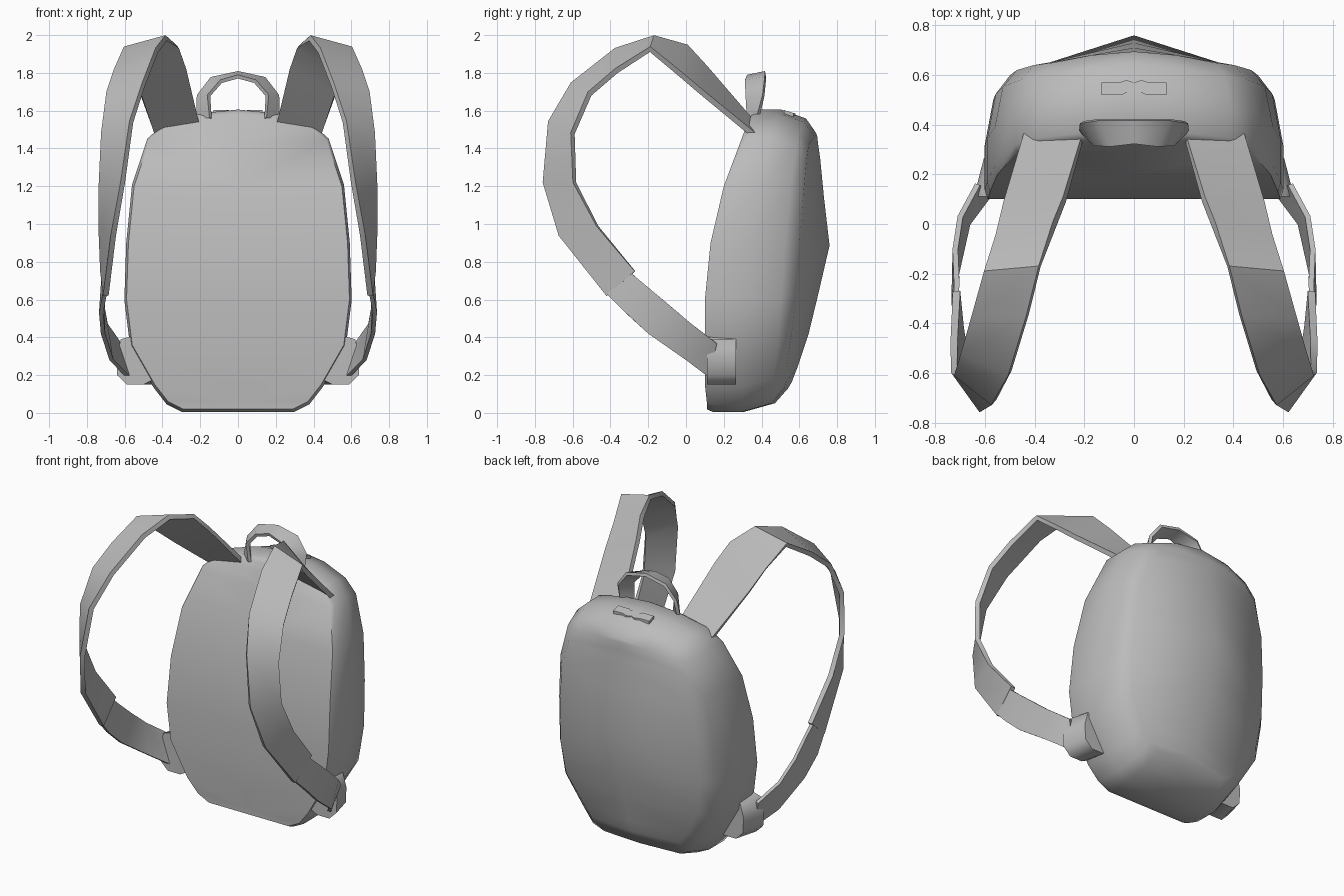
import bpy
import bmesh
import math
from mathutils import Vector

cube = bpy.data.objects.get("Cube")
if cube:
    bpy.data.objects.remove(cube, do_unlink=True)

fabric = bpy.data.materials.new("grey_fabric")
fabric.use_nodes = True
grey = (0.5, 0.5, 0.5, 1)
fabric.diffuse_color = grey
fabric.node_tree.nodes["Principled BSDF"].inputs["Base Color"].default_value = grey


def finish(name, bm, angle=40, mirror=True):
    """Turn a bmesh into a named, shaded and optionally mirrored object."""
    bmesh.ops.remove_doubles(bm, verts=bm.verts, dist=0.0005)
    bmesh.ops.recalc_face_normals(bm, faces=bm.faces)
    mesh = bpy.data.meshes.new(name)
    bm.to_mesh(mesh)
    bm.free()
    mesh.materials.append(fabric)
    obj = bpy.data.objects.new(name, mesh)
    bpy.context.collection.objects.link(obj)
    bpy.ops.object.select_all(action="DESELECT")
    obj.select_set(True)
    bpy.context.view_layer.objects.active = obj
    bpy.ops.object.shade_smooth_by_angle(angle=math.radians(angle))
    if mirror:
        mod = obj.modifiers.new("Mirror", "MIRROR")
        mod.merge_threshold = 0.002
    return obj


def skin(bm, rows, closed=False):
    """Bridge successive rows of points with quads."""
    grid = [[bm.verts.new(p) for p in row] for row in rows]
    for lower, upper in zip(grid, grid[1:]):
        count = len(lower)
        for i in range(count if closed else count - 1):
            j = (i + 1) % count
            bm.faces.new((lower[i], lower[j], upper[j], upper[i]))
    return grid


def ribbon(name, pairs, thick, cap_end=True):
    """Flat band between two edge paths, with thickness."""
    edges = [(Vector(p[:3]), Vector(p[3:])) for p in pairs]
    mids = [(a + b) / 2 for a, b in edges]
    rows = []
    for i, (a, b) in enumerate(edges):
        along = mids[min(i + 1, len(mids) - 1)] - mids[max(i - 1, 0)]
        if not cap_end and i == len(mids) - 1:
            along = Vector((-1, 0, 0))
        off = along.cross(b - a).normalized() * thick / 2
        rows.append((a + off, b + off, b - off, a - off))
    bm = bmesh.new()
    grid = skin(bm, rows, closed=True)
    bm.faces.new(grid[0])
    if cap_end:
        bm.faces.new(grid[-1])
    return finish(name, bm)


def prism(name, front, back, **options):
    """Solid between two matching outlines."""
    bm = bmesh.new()
    grid = skin(bm, (front, back), closed=True)
    for loop in grid:
        bm.faces.new(loop)
    return finish(name, bm, **options)


# Bag body: half outline as x, z, front y, rear rim y, rear ridge y
outline = [
    (0, .02, .11, .54, .54), (.29, .02, .11, .52, .54),
    (.37, .06, .11, .53, .56), (.44, .15, .10, .53, .59),
    (.56, .36, .10, .56, .65), (.59, .6, .10, .58, .70),
    (.58, .9, .13, .60, .76), (.55, 1.2, .20, .62, .73),
    (.47, 1.44, .29, .64, .71), (.38, 1.52, .32, .65, .70),
    (.2, 1.57, .34, .68, .695), (0, 1.59, .35, .69, .69),
]
rings = [(1, 0), (1.02, .08), (1.02, .45), (.96, .84), (.86, 1)]
middle = .8
rows = []
for x, z, front, rim, ridge in outline:
    row = [(0, front, z)]
    for scale, depth in rings:
        row.append((x * scale, front + (rim - front) * depth,
                    middle + (z - middle) * scale))
    row.append((0, ridge, row[-1][2]))
    rows.append(row)
bm = bmesh.new()
skin(bm, rows)
finish("bag_body", bm, 45)

# Padded shoulder straps: inner edge, outer edge
ribbon("shoulder_straps", [
    (.21, .34, 1.55, .44, .36, 1.47),
    (.28, .1, 1.83, .52, .08, 1.70),
    (.32, 0, 1.94, .55, -.05, 1.81),
    (.38, -.17, 1.985, .60, -.19, 1.925),
    (.43, -.37, 1.92, .65, -.37, 1.81),
    (.5, -.6, 1.74, .69, -.51, 1.69),
    (.565, -.72, 1.54, .715, -.6, 1.48),
    (.61, -.75, 1.22, .725, -.59, 1.22),
    (.66, -.67, .94, .725, -.47, .99),
    (.70, -.42, .62, .715, -.27, .75),
], .03)

# Narrow webbing from each strap to the lower corner
ribbon("lower_webbing", [
    (.705, -.42, .63, .715, -.29, .74),
    (.725, -.32, .53, .715, -.22, .68),
    (.715, -.2, .42, .72, -.1, .58),
    (.67, 0, .28, .70, .03, .47),
    (.58, .12, .19, .63, .16, .37),
], .022)

# Stitched anchor tabs at the lower corners
tab = [(.42, .19), (.5, .15), (.59, .15), (.64, .2),
       (.645, .3), (.62, .39), (.55, .41)]
prism("strap_anchors", [(x, .11, z) for x, z in tab],
      [(x - .04, .265, z) for x, z in tab], angle=60)

# Carry handle: front edge, rear edge, ending at the centre
ribbon("carry_handle", [
    (.145, .33, 1.56, .215, .38, 1.56),
    (.155, .32, 1.68, .21, .41, 1.68),
    (.09, .315, 1.755, .14, .42, 1.77),
    (0, .325, 1.78, 0, .42, 1.80),
], .02, cap_end=False)

# Small notched tab on the top panel
notched = [(0, .525), (.03, .53), (.05, .52), (.13, .52),
           (.13, .57), (.06, .57), (.03, .58), (0, .57)]
outline_full = notched + [(-x, y) for x, y in notched[-2:0:-1]]


def tab_height(y):
    return 1.587 - (y - .545) * .3


prism("top_tab", [(x, y, tab_height(y) - .015) for x, y in outline_full],
      [(x, y, tab_height(y) + .008) for x, y in outline_full],
      angle=30, mirror=False)
